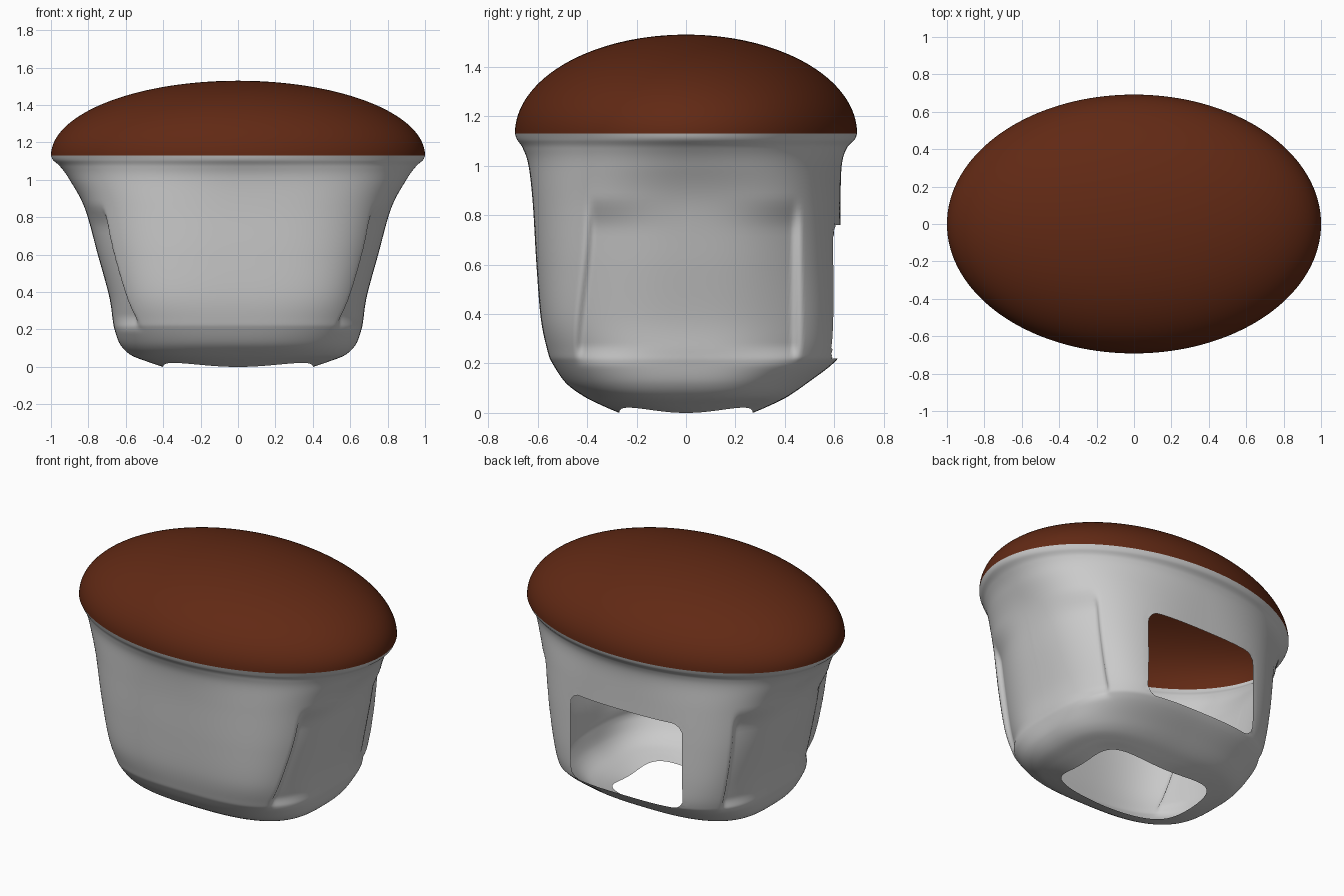
import bpy, bmesh, math

if "Cube" in bpy.data.objects:
    bpy.data.objects.remove(bpy.data.objects["Cube"])

SEG = 320
SUB = 9

def smooth(lo, hi, v):
    t = max(0.0, min(1.0, (v - lo) / (hi - lo)))
    return t * t * (3 - 2 * t)

def catmull(p0, p1, p2, p3, t):
    return [0.5 * (2*b + (c - a)*t + (2*a - 5*b + 4*c - d)*t*t + (3*b - a - 3*c + d)*t**3)
            for a, b, c, d in zip(p0, p1, p2, p3)]

def finish(bm, name, color=None):
    bmesh.ops.recalc_face_normals(bm, faces=bm.faces)
    mesh = bpy.data.meshes.new(name)
    bm.to_mesh(mesh)
    bm.free()
    obj = bpy.data.objects.new(name, mesh)
    bpy.context.collection.objects.link(obj)
    for p in mesh.polygons:
        p.use_smooth = True
    if color:
        mat = bpy.data.materials.new(name + "_colour")
        mat.diffuse_color = color
        mat.use_nodes = True
        mat.node_tree.nodes["Principled BSDF"].inputs["Base Color"].default_value = mat.diffuse_color
        mesh.materials.append(mat)
    return obj

def skin(bm, rings):
    for r0, r1 in zip(rings, rings[1:]):
        for i in range(SEG):
            j = (i + 1) % SEG
            bm.faces.new((r0[i], r0[j], r1[j], r1[i]))

# Cup sections: height, half width, front depth, back depth, squareness
KEYS = [
    (0.00, 0.40, 0.27, 0.27, 4.5),
    (0.03, 0.49, 0.34, 0.34, 3.5),
    (0.065, 0.575, 0.41, 0.41, 3.0),
    (0.12, 0.63, 0.485, 0.49, 2.9),
    (0.20, 0.66, 0.54, 0.595, 3.1),
    (0.25, 0.67, 0.56, 0.622, 3.2),
    (0.38, 0.69, 0.587, 0.625, 3.4),
    (0.60, 0.75, 0.605, 0.625, 3.1),
    (0.85, 0.82, 0.62, 0.625, 2.7),
    (1.00, 0.90, 0.637, 0.63, 2.3),
    (1.07, 0.95, 0.66, 0.65, 2.1),
    (1.105, 0.988, 0.683, 0.682, 2.0),
    (1.13, 1.00, 0.692, 0.692, 2.0),
]

def section(bm, z, a, bf, bb, n):
    ring = []
    band = smooth(0.18, 0.28, z) * (1 - smooth(0.74, 0.88, z))
    for i in range(SEG):
        t = 2 * math.pi * i / SEG
        c, s = math.cos(t), 0.692 * math.sin(t)
        b = bb if s > 0 else bf
        r = ((abs(c) / a)**n + (abs(s) / b)**n)**(-1 / n)
        x, y = r * c, r * s
        # Recessed side panels, stepped in from the front and back panels
        edge = 0.47 if y > 0 else 0.46 - 0.05 * smooth(0.2, 0.8, z)
        d = edge - abs(y)
        x -= math.copysign(0.04 * band * smooth(0, 0.045, d) * math.exp(-(d / 0.22)**2), x)
        # Bottom opening lifts at its corners
        lift = 0.1 * (math.hypot(x / a, y / b) - 1) * (1 - smooth(0.0, 0.1, z))
        ring.append(bm.verts.new((x, y, z + max(0, lift))))
    return ring

bm = bmesh.new()
rings = []
for k in range(len(KEYS) - 1):
    q = [KEYS[max(0, min(len(KEYS) - 1, k + o))] for o in (-1, 0, 1, 2)]
    rings += [section(bm, *catmull(*q, j / SUB)) for j in range(SUB)]
rings.append(section(bm, *KEYS[-1]))
skin(bm, rings)

# Back window with rounded corners
HW, HH, ZC, RAD = 0.39, 0.27, 0.49, 0.07

def window_dist(x, z):
    qx, qz = abs(x) - HW + RAD, abs(z - ZC) - HH + RAD
    return math.hypot(max(qx, 0), max(qz, 0)) + min(max(qx, qz), 0) - RAD

holes = []
for f in bm.faces:
    m = f.calc_center_median()
    if m.y > 0.3 and window_dist(m.x, m.z) < 0:
        holes.append(f)
bmesh.ops.delete(bm, geom=holes, context='FACES')
for v in bm.verts:
    if v.is_boundary and v.co.y > 0.3 and 0.1 < v.co.z < 1.0:
        x, z = v.co.x, v.co.z - ZC
        qx, qz = abs(x) - HW + RAD, abs(z) - HH + RAD
        if qx > 0 and qz > 0:
            length = math.hypot(qx, qz)
            nx, nz = HW - RAD + RAD * qx / length, HH - RAD + RAD * qz / length
        elif qx > qz:
            nx, nz = HW, abs(z)
        else:
            nx, nz = abs(x), HH
        v.co.x, v.co.z = math.copysign(nx, x), ZC + math.copysign(nz, z)
finish(bm, "cup")

# Domed top, open underneath
bm = bmesh.new()
rings = []
for j in range(40):
    p = math.pi / 2 * j / 40
    rings.append([bm.verts.new((math.cos(p) * math.cos(2 * math.pi * i / SEG),
                                0.692 * math.cos(p) * math.sin(2 * math.pi * i / SEG),
                                1.13 + 0.4 * math.sin(p))) for i in range(SEG)])
skin(bm, rings)
tip = bm.verts.new((0, 0, 1.53))
for i in range(SEG):
    bm.faces.new((rings[-1][i], rings[-1][(i + 1) % SEG], tip))
finish(bm, "domed_top", (0.12, 0.022, 0.007, 1))
